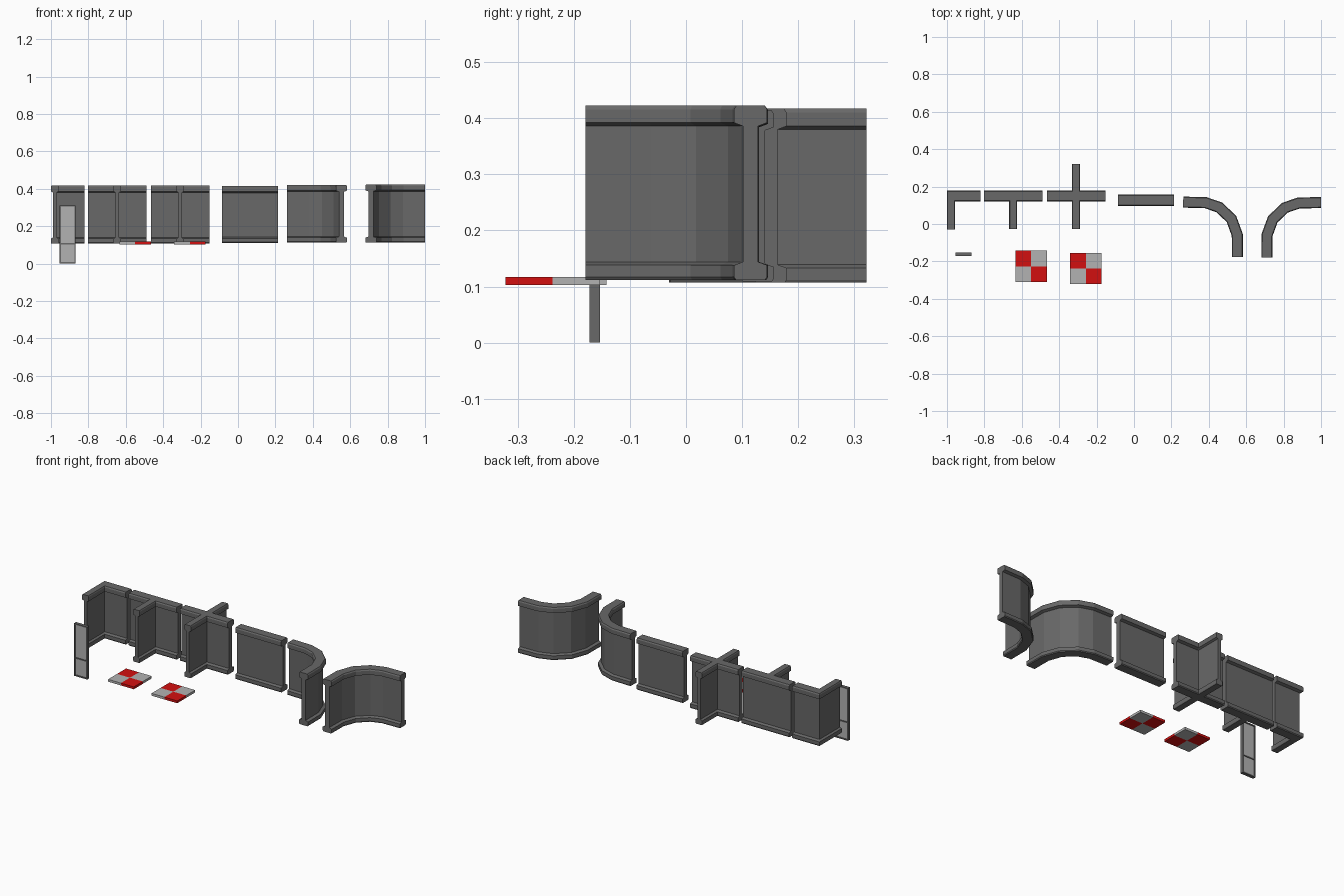
import bpy, bmesh
from mathutils import Vector

if "Cube" in bpy.data.objects:
    bpy.data.objects.remove(bpy.data.objects["Cube"])


def material(name, rgb):
    m = bpy.data.materials.new(name)
    m.diffuse_color = (*rgb, 1)
    m.use_nodes = True
    m.node_tree.nodes["Principled BSDF"].inputs["Base Color"].default_value = m.diffuse_color
    return m


DARK = material("dark_grey", (0.14, 0.14, 0.14))
LIGHT = material("light_grey", (0.45, 0.45, 0.45))
RED = material("red", (0.65, 0.005, 0.005))


def finish(bm, name, mats):
    bmesh.ops.recalc_face_normals(bm, faces=bm.faces)
    me = bpy.data.meshes.new(name)
    bm.to_mesh(me)
    bm.free()
    for m in mats:
        me.materials.append(m)
    ob = bpy.data.objects.new(name, me)
    bpy.context.collection.objects.link(ob)
    return ob


def add_box(bm, lo, hi, mat=0):
    vs = bmesh.ops.create_cube(bm, size=1)["verts"]
    for v in vs:
        v.co = Vector([l + (c + 0.5) * (h - l) for c, l, h in zip(v.co, lo, hi)])
    for f in {f for v in vs for f in v.link_faces}:
        f.material_index = mat


# Wall section: thin panel with a wide rim along the top and bottom
def section(b, t):
    half = [(.025, t), (.0295, t - .007), (.0295, t - .031), (.0135, t - .037),
            (.0135, b + .032), (.0295, b + .026), (.0295, b + .005), (.026, b)]
    return half + [(-u, z) for u, z in reversed(half)]


# Sweep the section along a floor path; each leg has its own thickness factor
def wall(name, path, thick=None, b=.107, t=.417):
    path = [Vector(p) for p in path]
    legs = [(q - p).normalized() for p, q in zip(path, path[1:])]
    norms = [Vector((-d.y, d.x)) for d in legs]
    thick = thick or [1] * len(legs)
    bm = bmesh.new()
    rings = []
    for i, p in enumerate(path):
        j, k = max(i - 1, 0), min(i, len(legs) - 1)
        n0, n1, w0, w1 = norms[j], norms[k], thick[j], thick[k]
        det = n0.x * n1.y - n0.y * n1.x
        if abs(det) < 1e-4:
            off = n0 * w0
        else:
            off = Vector((w0 * n1.y - w1 * n0.y, w1 * n0.x - w0 * n1.x)) / det
        rings.append([bm.verts.new((p.x + off.x * u, p.y + off.y * u, z))
                      for u, z in section(b, t)])
    for r, s in zip(rings, rings[1:]):
        for i in range(len(r)):
            j = (i + 1) % len(r)
            bm.faces.new((r[i], r[j], s[j], s[i]))
    bm.faces.new(rings[0])
    bm.faces.new(rings[-1])
    return finish(bm, name, [DARK])


# Merge a crossing wall into another one
def union(a, b):
    m = a.modifiers.new("join", "BOOLEAN")
    m.operation, m.solver, m.object = "UNION", "EXACT", b
    bpy.context.view_layer.objects.active = a
    bpy.ops.object.modifier_apply(modifier=m.name)
    bpy.data.objects.remove(b)


SLIM = 0.72
BAR_Y = 0.15

# Corner, T and cross walls
wall("corner_wall", [(-.822, BAR_Y), (-.979, BAR_Y), (-.979, -.03)], [1, SLIM])
tee = wall("tee_wall", [(-.802, BAR_Y), (-.488, BAR_Y)])
union(tee, wall("tee_arm", [(-.646, BAR_Y), (-.646, -.028)], [SLIM]))
cross = wall("cross_wall", [(-.466, BAR_Y), (-.153, BAR_Y)])
union(cross, wall("cross_arm", [(-.31, .322), (-.31, -.028)], [SLIM]))

# Straight wall
wall("straight_wall", [(-.086, .127), (.214, .127)], b=.109, t=.415)

# Curved walls: one bend, used mirrored; coordinates run from the bend's corner
bend = [(.32, .03), (.20, .033), (.127, .058), (.062, .120), (.031, .205), (.03, .324)]
wall("curved_wall_left", [(.583 - u, .147 - v) for u, v in bend], b=.112, t=.421)
wall("curved_wall_right", [(.68 + u, .145 - v) for u, v in bend], b=.112, t=.423)

# Door: dark frame with a cross bar, and light panes set inside it
x0, x1, y0, y1, top, w = -.954, -.868, -.172, -.153, .311, .007
bm = bmesh.new()
for xa in (x0, x1 - w):
    add_box(bm, (xa, y0, 0), (xa + w, y1, top))
for za in (0, .103, top - w):
    add_box(bm, (x0 + w, y0, za), (x1 - w, y1, za + w))
finish(bm, "door_frame", [DARK])
bm = bmesh.new()
for za, zb in ((w, .103), (.103 + w, top - w)):
    add_box(bm, (x0 + w, y0 + .004, za), (x1 - w, y1 - .004, zb))
finish(bm, "door_panes", [LIGHT])

# Checkered floor tiles
for n, (cx, cy) in enumerate([(-.55, -.226), (-.257, -.238)], 1):
    bm = bmesh.new()
    s = .084
    for i in (-1, 0):
        for j in (-1, 0):
            add_box(bm, (cx + i * s, cy + j * s, .103),
                    (cx + (i + 1) * s, cy + (j + 1) * s, .117), int(i != j))
    finish(bm, f"floor_tile_{n}", [LIGHT, RED])
